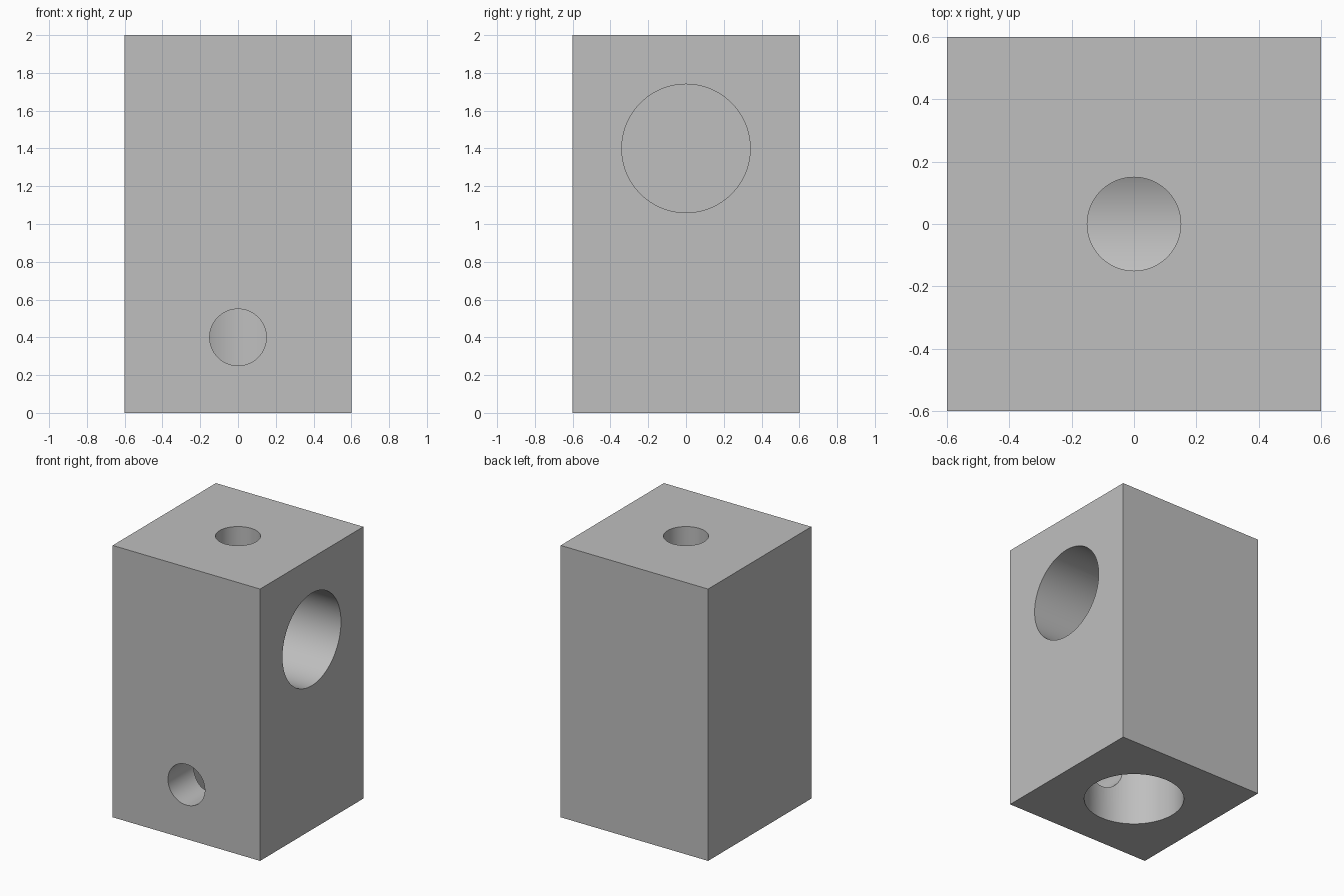
import bpy
from math import radians

if "Cube" in bpy.data.objects:
    bpy.data.objects.remove(bpy.data.objects["Cube"], do_unlink=True)

# Plain grey metal
grey = bpy.data.materials.new("grey_metal")
grey.use_nodes = True
colour = (0.52, 0.52, 0.52, 1)
grey.diffuse_color = colour
grey.node_tree.nodes["Principled BSDF"].inputs["Base Color"].default_value = colour

# Solid block
bpy.ops.mesh.primitive_cube_add(size=1, location=(0, 0, 1))
block = bpy.context.object
block.name = "clamp_block"
block.scale = (1.2, 1.2, 2)
bpy.ops.object.transform_apply(location=True, rotation=False, scale=True)
block.data.materials.append(grey)


def drill(name, radius, axis, start, end, at):
    """Cut a round hole along an axis, from start to end, through the point at."""
    centre = list(at)
    centre["xyz".index(axis)] = (start + end) / 2
    turn = {"x": (0, radians(90), 0), "y": (radians(90), 0, 0), "z": (0, 0, 0)}[axis]
    bpy.ops.mesh.primitive_cylinder_add(vertices=96, radius=radius,
                                        depth=abs(end - start),
                                        location=centre, rotation=turn)
    cutter = bpy.context.object
    cutter.name = name
    cutter.hide_render = True
    cutter.data.materials.append(grey)
    cut = block.modifiers.new(name, "BOOLEAN")
    cut.operation = "DIFFERENCE"
    cut.solver = "EXACT"
    cut.object = cutter
    bpy.ops.object.select_all(action="DESELECT")
    block.select_set(True)
    bpy.context.view_layer.objects.active = block
    bpy.ops.object.modifier_apply(modifier=name)
    bpy.data.objects.remove(cutter, do_unlink=True)


# Blind shaft bores in the side and the underside
drill("side_bore", 0.34, "x", -0.2, 0.7, (0, 0, 1.4))
drill("bottom_bore", 0.34, "z", -0.1, 0.8, (0, 0, 0))

# Screw holes that break into each bore
drill("top_screw_hole", 0.15, "z", 1.4, 2.1, (0, 0, 0))
drill("front_screw_hole", 0.15, "y", -0.7, 0, (0, 0, 0.4))

# Smooth bore walls with crisp rims
bpy.ops.object.shade_smooth_by_angle(angle=radians(25))
